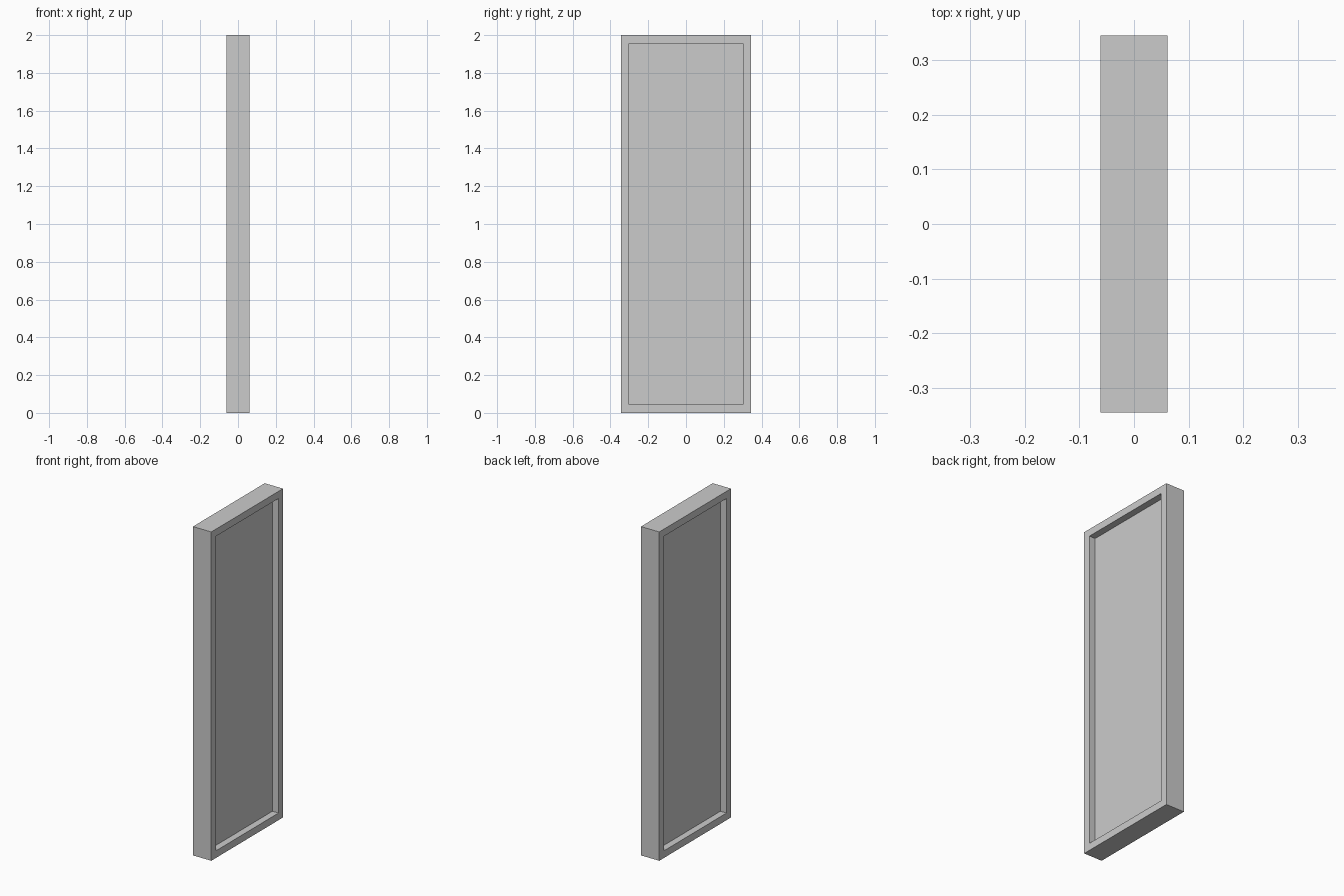
import bpy, bmesh
from mathutils import Matrix, Vector

if "Cube" in bpy.data.objects:
    bpy.data.objects.remove(bpy.data.objects["Cube"])

DEPTH, WIDTH, HEIGHT = 0.123, 0.69, 2.0
BORDER, RECESS = 0.0615, 0.041

# Solid slab standing on the ground
bm = bmesh.new()
bmesh.ops.create_cube(bm, size=1, matrix=Matrix.Translation((0, 0, HEIGHT / 2))
                      @ Matrix.Diagonal((DEPTH, WIDTH, HEIGHT, 1)))
bm.normal_update()

# Raised border with a recessed panel on both broad sides
for face in [f for f in bm.faces if abs(f.normal.x) > 0.9]:
    inward = Vector((-RECESS if face.normal.x > 0 else RECESS, 0, 0))
    bmesh.ops.inset_individual(bm, faces=[face], thickness=BORDER)
    panel = bmesh.ops.extrude_discrete_faces(bm, faces=[face])["faces"][0]
    bmesh.ops.translate(bm, verts=panel.verts, vec=inward)

bmesh.ops.recalc_face_normals(bm, faces=bm.faces)
mesh = bpy.data.meshes.new("framed_panel")
bm.to_mesh(mesh)
bm.free()
bpy.context.collection.objects.link(bpy.data.objects.new("framed_panel", mesh))
